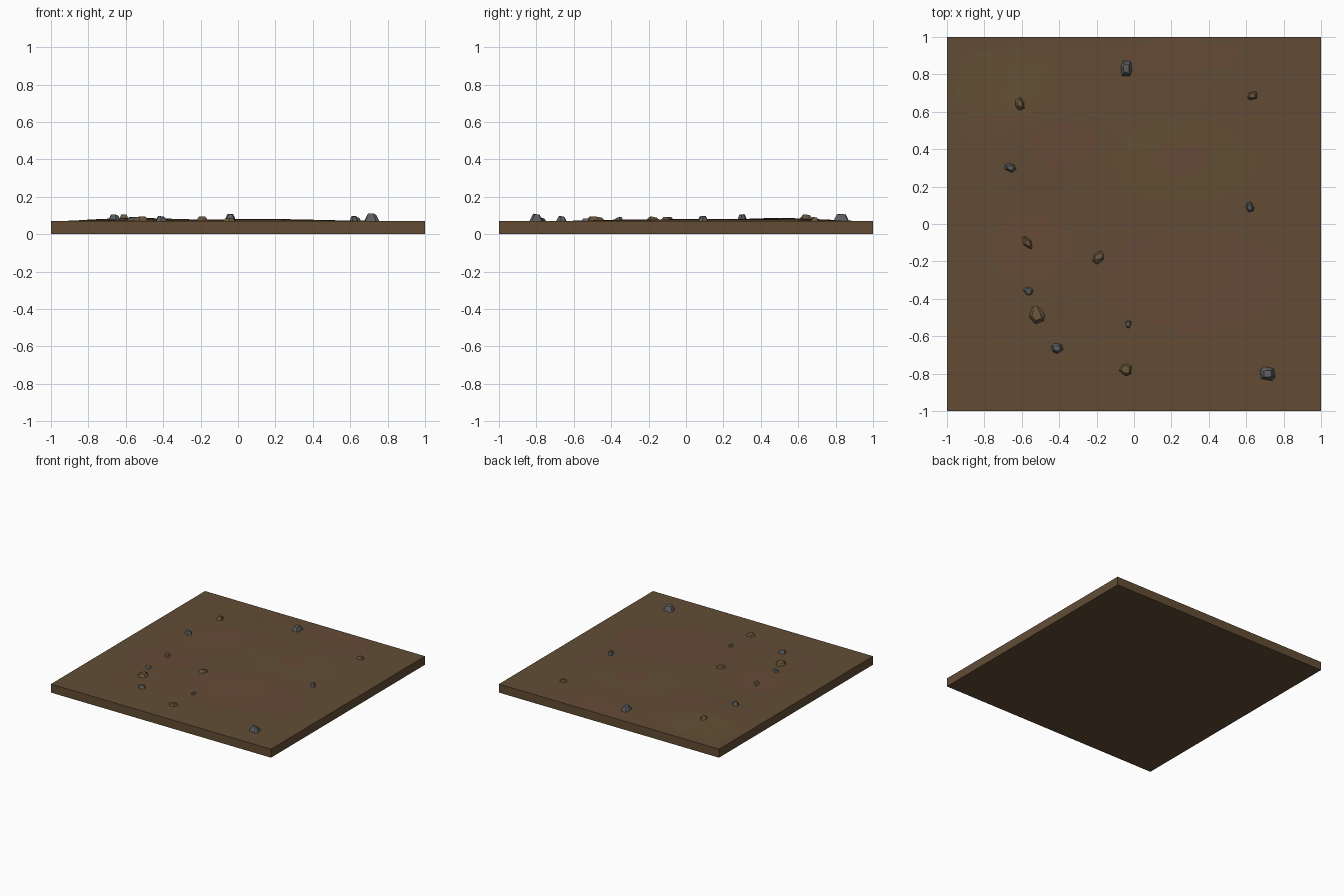
import bpy, bmesh, math, random

if "Cube" in bpy.data.objects:
    bpy.data.objects.remove(bpy.data.objects["Cube"])

random.seed(4)


def material(name, rgb):
    m = bpy.data.materials.new(name)
    m.diffuse_color = (*rgb, 1)
    m.use_nodes = True
    m.node_tree.nodes["Principled BSDF"].inputs["Base Color"].default_value = m.diffuse_color
    return m


soil = material("soil brown", (0.122, 0.073, 0.036))
red_soil = material("reddish soil", (0.134, 0.069, 0.038))
olive_soil = material("olive soil", (0.122, 0.078, 0.034))
grey = material("grey stone", (0.105, 0.11, 0.115))
tan = material("brown stone", (0.14, 0.092, 0.045))

EDGE_Z = 0.07
# Gentle mounds: x, y, radius, height
MOUNDS = [(-0.55, 0.5, 0.3, 0.016), (0.15, 0.42, 0.4, 0.010),
          (0.1, -0.1, 0.35, 0.008), (-0.5, -0.3, 0.25, 0.008)]
# Tinted patches: x, y, radius x, radius y
RED = [(0.3, -0.3, 0.48, 0.27), (-0.55, -0.12, 0.22, 0.16), (0.25, 0.9, 0.3, 0.09),
       (-0.38, 0.42, 0.18, 0.12), (0.25, 0.34, 0.15, 0.08)]
OLIVE = [(0.27, 0.33, 0.38, 0.22), (-0.7, 0.75, 0.28, 0.18)]


def ground(x, y):
    h = sum(a * math.exp(-((x - cx) ** 2 + (y - cy) ** 2) / r ** 2)
            for cx, cy, r, a in MOUNDS)
    fade = min(1, (1 - abs(x)) / 0.2) * min(1, (1 - abs(y)) / 0.2)
    return EDGE_Z + h * fade


def inside(c, patches):
    return any(((c.x - x) / a) ** 2 + ((c.y - y) / b) ** 2 < 1 for x, y, a, b in patches)


def finish(name, bm, mats):
    bmesh.ops.recalc_face_normals(bm, faces=bm.faces)
    me = bpy.data.meshes.new(name)
    bm.to_mesh(me)
    bm.free()
    for m in mats:
        me.materials.append(m)
    ob = bpy.data.objects.new(name, me)
    bpy.context.collection.objects.link(ob)
    return ob


# Ground slab: uneven top sheet with skirt walls and a flat base
bm = bmesh.new()
bmesh.ops.create_grid(bm, x_segments=48, y_segments=48, size=1)
for v in bm.verts:
    v.co.z = ground(v.co.x, v.co.y)
for f in bm.faces:
    c = f.calc_center_median()
    f.smooth = True
    f.material_index = 1 if inside(c, RED) else 2 if inside(c, OLIVE) else 0
rim = [e for e in bm.edges if e.is_boundary]
new = bmesh.ops.extrude_edge_only(bm, edges=rim)["geom"]
for g in new:
    if isinstance(g, bmesh.types.BMVert):
        g.co.z = 0
bottom = [e for e in bm.edges if e.is_boundary]
bmesh.ops.contextual_create(bm, geom=bottom)
for f in bm.faces:
    if abs(f.normal.z) < 0.5 or f.calc_center_median().z < 0.03:
        f.smooth = False
        f.material_index = 0
for e in bm.edges:
    c = (e.verts[0].co + e.verts[1].co) / 2
    if max(abs(c.x), abs(c.y)) > 0.9999:
        e.smooth = False
finish("ground_slab", bm, [soil, red_soil, olive_soil])


# Faceted stones, half sunk in the soil
def stone(i, x, y, w, d, top, ang, mat):
    bm = bmesh.new()
    base = ground(x, y) - 0.015
    turn = math.radians(ang)
    for k in range(6):
        a = math.tau * k / 6 + random.uniform(-0.3, 0.3)
        for s, z in ((1.08, base), (random.uniform(0.4, 0.6), top - random.uniform(0, 0.008))):
            px, py = w / 2 * s * math.cos(a), d / 2 * s * math.sin(a)
            bm.verts.new((x + px * math.cos(turn) - py * math.sin(turn),
                          y + px * math.sin(turn) + py * math.cos(turn), z))
    bmesh.ops.convex_hull(bm, input=bm.verts)
    finish(f"stone_{i}", bm, [mat])


STONES = [(-0.04, 0.83, 0.07, 0.12, 0.110, -5, grey), (-0.61, 0.64, 0.06, 0.09, 0.107, 15, tan),
          (-0.66, 0.30, 0.075, 0.055, 0.107, -20, grey), (0.635, 0.685, 0.07, 0.06, 0.092, 20, tan),
          (0.62, 0.09, 0.05, 0.07, 0.098, 10, grey), (-0.57, -0.10, 0.06, 0.10, 0.093, 35, tan),
          (-0.19, -0.18, 0.07, 0.10, 0.095, -30, tan), (-0.565, -0.36, 0.07, 0.06, 0.092, 0, grey),
          (-0.52, -0.485, 0.10, 0.12, 0.096, 10, tan), (-0.03, -0.535, 0.045, 0.055, 0.085, 0, grey),
          (-0.41, -0.665, 0.08, 0.065, 0.098, -20, grey), (-0.045, -0.78, 0.09, 0.08, 0.088, 20, tan),
          (0.715, -0.80, 0.10, 0.09, 0.111, -15, grey)]
for i, s in enumerate(STONES, 1):
    stone(i, *s)
